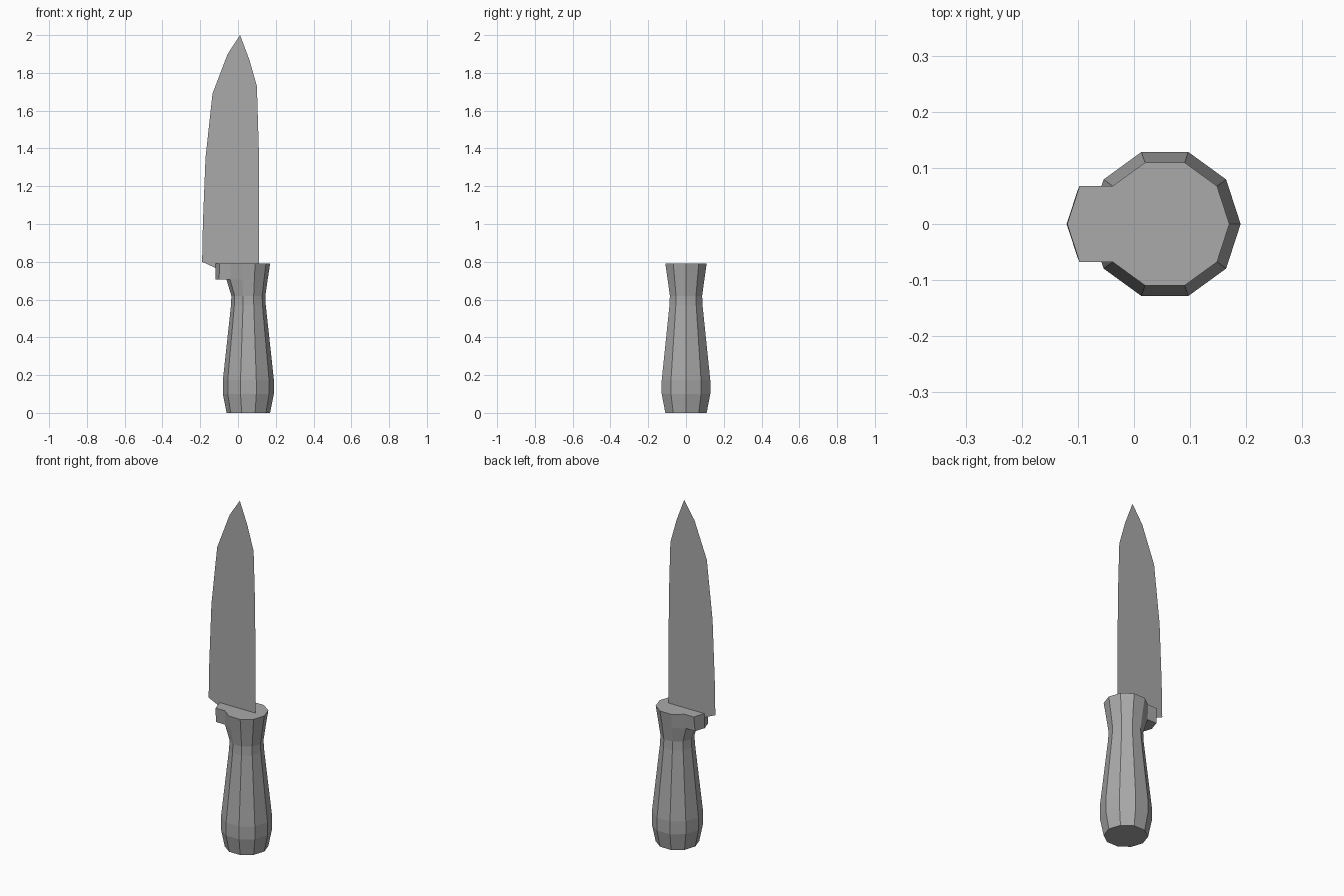
import bpy, bmesh
from math import cos, sin, tau

default = bpy.data.objects.get("Cube")
if default:
    bpy.data.objects.remove(default)


def make_material(name, color):
    mat = bpy.data.materials.new(name)
    mat.use_nodes = True
    mat.diffuse_color = color
    mat.node_tree.nodes["Principled BSDF"].inputs["Base Color"].default_value = color
    return mat


def make_object(name, bm, mat):
    bmesh.ops.recalc_face_normals(bm, faces=bm.faces[:])
    mesh = bpy.data.meshes.new(name)
    bm.to_mesh(mesh)
    bm.free()
    mesh.materials.append(mat)
    obj = bpy.data.objects.new(name, mesh)
    bpy.context.collection.objects.link(obj)
    return obj


grey = make_material("plain grey", (0.4, 0.4, 0.4, 1))

# Handle: ten-sided turned profile (radius, height)
SIDES, AXIS_X = 10, 0.055
profile = [(0.115, 0), (0.135, 0.1), (0.135, 0.175), (0.092, 0.57),
           (0.09, 0.62), (0.102, 0.705), (0.115, 0.79)]
bm = bmesh.new()
rings = [[bm.verts.new((AXIS_X + r * cos(tau * i / SIDES), r * sin(tau * i / SIDES), z))
          for i in range(SIDES)] for r, z in profile]
bands = []
for low, high in zip(rings, rings[1:]):
    bands.append([bm.faces.new((low[i], low[(i + 1) % SIDES], high[(i + 1) % SIDES], high[i]))
                  for i in range(SIDES)])
bm.faces.new(rings[0][::-1])
bm.faces.new(rings[-1])

# Finger guard: the two upper faces on the cutting side, pulled outward
for i in (4, 5, 6):
    rings[-2][i].co.x -= 0.014
guard_faces = bands[-1][4:6]
grown = bmesh.ops.extrude_face_region(bm, geom=guard_faces)["geom"]
bmesh.ops.translate(bm, vec=(-0.059, 0, 0),
                    verts=[g for g in grown if isinstance(g, bmesh.types.BMVert)])
leftover = [f for f in guard_faces if f.is_valid]
if leftover:
    bmesh.ops.delete(bm, geom=leftover, context='FACES_ONLY')
make_object("handle", bm, grey)

# Blade: flat outline with constant thickness
outline = [(-0.19, 0.8), (-0.186, 1.0), (-0.172, 1.35), (-0.135, 1.69), (-0.055, 1.9),
           (0.011, 2.0), (0.06, 1.87), (0.1, 1.73), (0.11, 1.4), (0.113, 0.66)]
bm = bmesh.new()
side = bm.faces.new([bm.verts.new((x, -0.013, z)) for x, z in outline])
solid = bmesh.ops.solidify(bm, geom=[side], thickness=0.028)
# Centre the thickness on the handle axis
mid = (min(v.co.y for v in bm.verts) + max(v.co.y for v in bm.verts)) / 2
bmesh.ops.translate(bm, vec=(0, 0.001 - mid, 0), verts=bm.verts[:])
make_object("blade", bm, grey)
